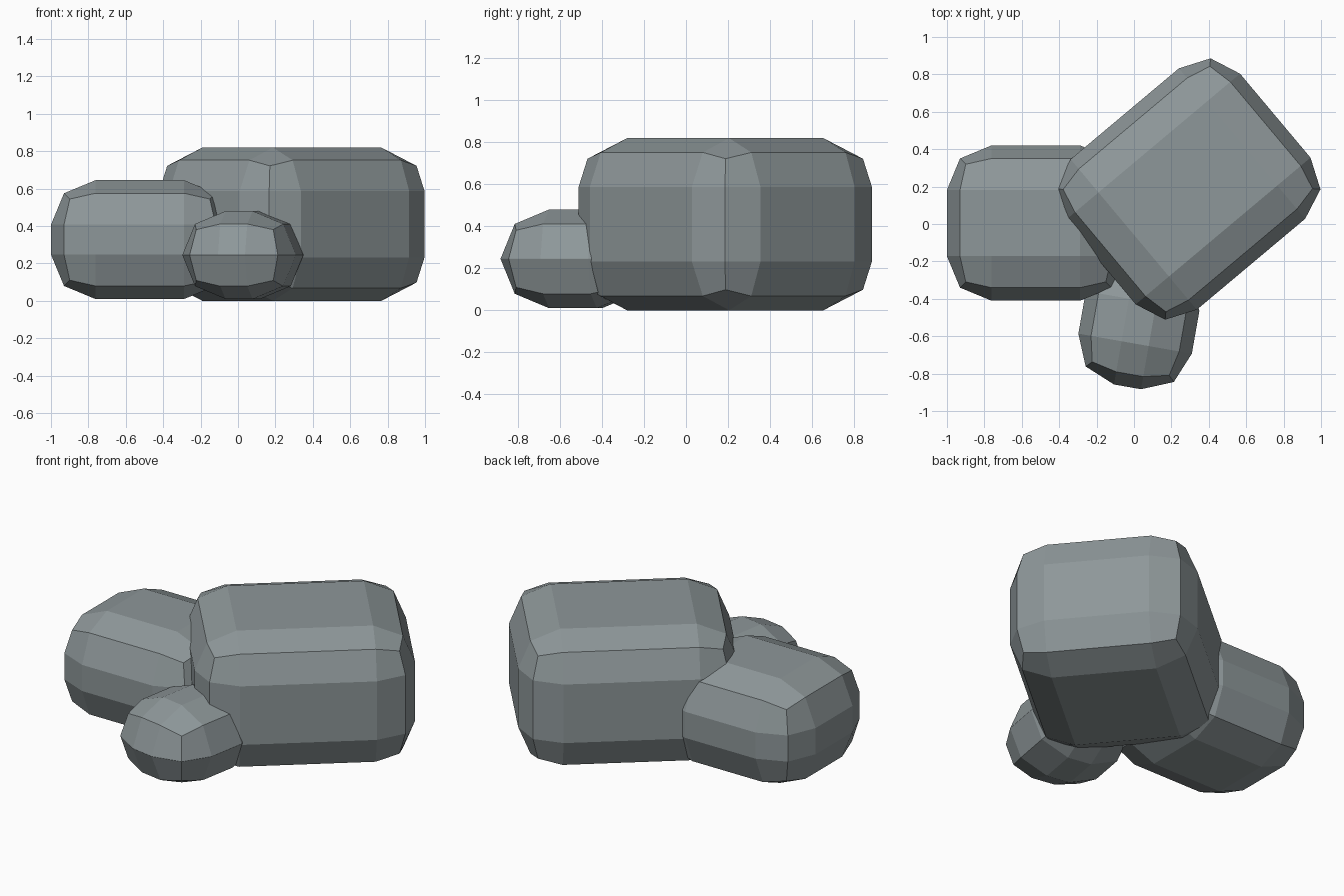
import bpy
import math

if "Cube" in bpy.data.objects:
    bpy.data.objects.remove(bpy.data.objects["Cube"])

# One stone colour shared by all rocks
stone = bpy.data.materials.new("grey_stone")
stone.diffuse_color = (0.27, 0.31, 0.32, 1.0)
stone.use_nodes = True
stone.node_tree.nodes["Principled BSDF"].inputs["Base Color"].default_value = stone.diffuse_color


def rock(name, center, size, turn, bevel):
    """Block with chunky two-step rounded edges, turned about z."""
    bpy.ops.mesh.primitive_cube_add(size=1)
    ob = bpy.context.object
    ob.name = name
    for v in ob.data.vertices:
        v.co = [c * s for c, s in zip(v.co, size)]
    ob.location = center
    ob.rotation_euler.z = math.radians(turn)
    mod = ob.modifiers.new("rounded_edges", 'BEVEL')
    mod.width = bevel
    mod.segments = 2
    mod.limit_method = 'NONE'
    ob.data.materials.append(stone)
    return ob


# Cluster of three overlapping boulders
rock("large_rock", (0.288, 0.187, 0.41), (1.22, 1.05, 0.82), 40, 0.232)
rock("medium_rock", (-0.525, 0.005, 0.3275), (0.95, 0.83, 0.635), 0, 0.238)
rock("small_rock", (0.026, -0.526, 0.245), (0.616, 0.70, 0.47), -10, 0.2345)
